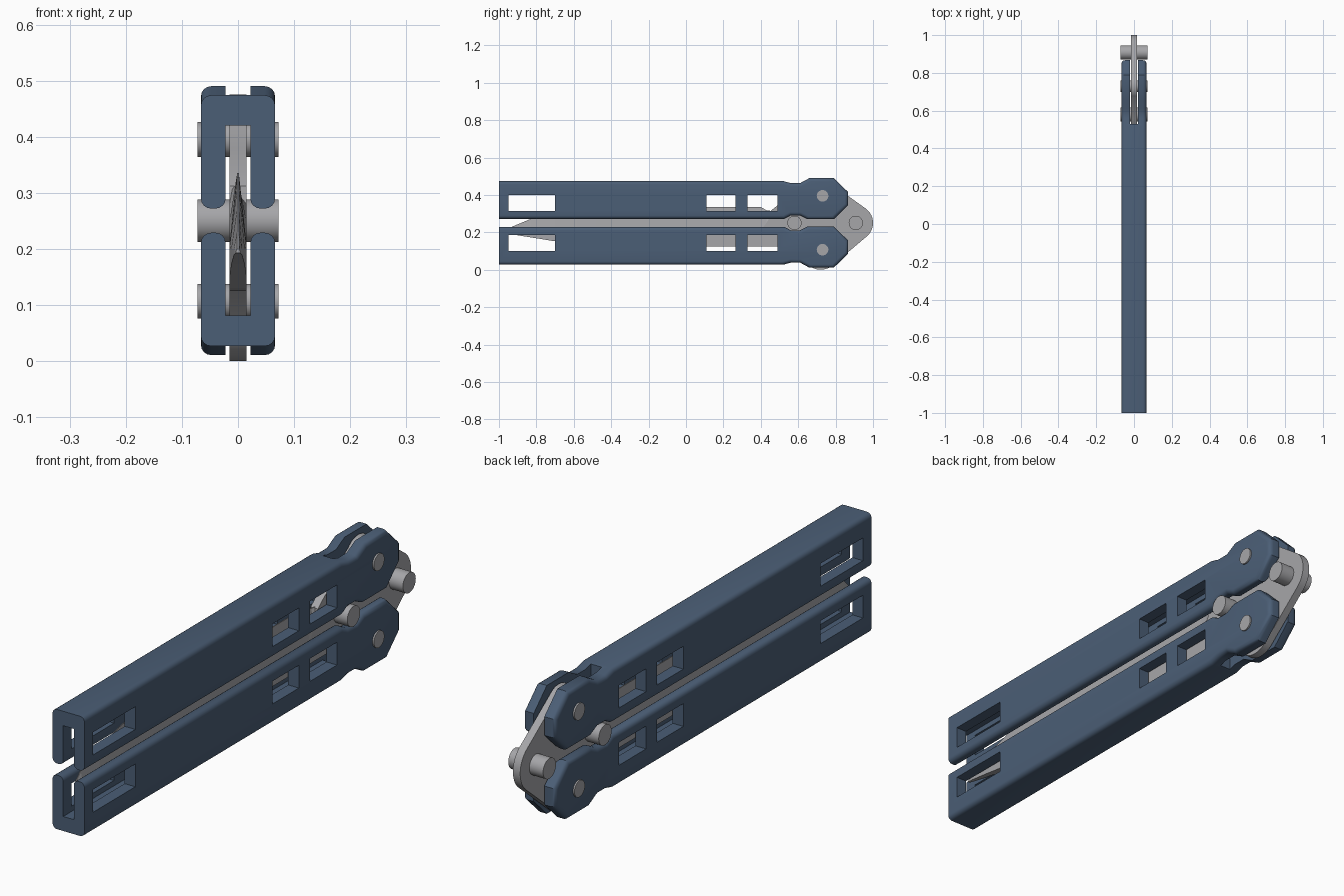
import bpy, bmesh, math
from mathutils import Vector

if "Cube" in bpy.data.objects:
    bpy.data.objects.remove(bpy.data.objects["Cube"])

MID = 0.2505   # height of the mirror plane between the two handles


def material(name, rgb):
    m = bpy.data.materials.new(name)
    m.diffuse_color = (*rgb, 1)
    m.use_nodes = True
    m.node_tree.nodes["Principled BSDF"].inputs["Base Color"].default_value = m.diffuse_color
    return m


BLUE = material("steel blue", (0.07, 0.112, 0.18))
GREY = material("metal grey", (0.38, 0.38, 0.395))


def prism(bm, pts, x0, x1):
    """Extrude a (y, z) outline across x."""
    a = [bm.verts.new((x0, y, z)) for y, z in pts]
    b = [bm.verts.new((x1, y, z)) for y, z in pts]
    bm.faces.new(a)
    bm.faces.new(b[::-1])
    n = len(pts)
    for i in range(n):
        bm.faces.new((a[i], b[i], b[(i + 1) % n], a[(i + 1) % n]))


def make(name, bm, mat, smooth=True):
    bmesh.ops.recalc_face_normals(bm, faces=bm.faces[:])
    me = bpy.data.meshes.new(name)
    bm.to_mesh(me)
    bm.free()
    me.materials.append(mat)
    ob = bpy.data.objects.new(name, me)
    bpy.context.collection.objects.link(ob)
    if smooth:
        shade(ob)
    return ob


def shade(ob):
    bpy.ops.object.select_all(action='DESELECT')
    ob.select_set(True)
    bpy.context.view_layer.objects.active = ob
    bpy.ops.object.shade_smooth_by_angle(angle=math.radians(35))


def cut(ob, outlines, w):
    """Subtract prisms of half width w from ob."""
    bm = bmesh.new()
    for pts in outlines:
        prism(bm, pts, -w, w)
    cutter = make("cutter", bm, BLUE, False)
    mod = ob.modifiers.new("cut", 'BOOLEAN')
    mod.operation, mod.solver, mod.object = 'DIFFERENCE', 'EXACT', cutter
    bpy.context.view_layer.objects.active = ob
    bpy.ops.object.modifier_apply(modifier=mod.name)
    bpy.data.objects.remove(cutter)


def rect(y0, y1, z0, z1):
    return [(y0, z0), (y1, z0), (y1, z1), (y0, z1)]


# Upper handle: solid outline, channel, rounded edges, then windows
W, S = 0.066, 0.022
outline = [(-1, 0.272), (0.525, 0.272), (0.56, 0.29), (0.61, 0.29), (0.65, 0.27),
           (0.79, 0.27), (0.867, 0.345), (0.867, 0.415), (0.79, 0.49), (0.66, 0.49),
           (0.61, 0.463), (0.56, 0.463), (0.52, 0.474), (-1, 0.474)]
bm = bmesh.new()
prism(bm, outline, -W, W)
upper = make("upper_handle", bm, BLUE, False)
cut(upper, [[(-1.1, 0.1), (1.1, 0.1), (1.1, 0.6), (0.53, 0.6), (0.53, 0.42), (-1.1, 0.42)]], S)

bm = bmesh.new()
bm.from_mesh(upper.data)


def rounded(e):
    p, q = (v.co for v in e.verts)
    if abs(p.x - q.x) > 1e-4 or (p.y < -0.99 and q.y < -0.99):
        return False
    outer = abs(abs(p.x) - W) < 1e-4
    inner = abs(abs(p.x) - S) < 1e-4 and max(p.z, q.z) < 0.3
    return outer or inner


bmesh.ops.bevel(bm, geom=[e for e in bm.edges if rounded(e)], offset=0.018,
                segments=4, profile=0.5, affect='EDGES', clamp_overlap=False)
bm.to_mesh(upper.data)
bm.free()
cut(upper, [rect(-0.95, -0.70, 0.315, 0.40), rect(0.11, 0.265, 0.315, 0.40),
            rect(0.33, 0.49, 0.315, 0.40)], 0.2)
shade(upper)

# Lower handle: mirrored copy
bm = bmesh.new()
bm.from_mesh(upper.data)
for v in bm.verts:
    v.co.z = 2 * MID - v.co.z
bmesh.ops.reverse_faces(bm, faces=bm.faces[:])
make("lower_handle", bm, BLUE)

# Blade: loft of (y, spine z, bevel start z, edge z), flat spine below, thin edge above
T = 0.015
stations = [(-0.96, 0.193, 0.196, 0.20, 0.25), (-0.93, 0.189, 0.20, 0.23, 0.5),
            (-0.83, 0.173, 0.20, 0.272, 0.8), (-0.70, 0.152, 0.205, 0.308, 1),
            (-0.58, 0.13, 0.21, 0.328, 1), (-0.48, 0.125, 0.21, 0.335, 1),
            (0.40, 0.125, 0.21, 0.335, 1), (0.43, 0.125, 0.25, 0.318, 1),
            (0.46, 0.125, 0.30, 0.314, 1)]
bm = bmesh.new()
rings = []
for y, s, r, e, k in stations:
    t = T * k
    rings.append([bm.verts.new(c) for c in (
        (-t, y, s), (t, y, s), (t, y, r), (0.0015, y, e), (-0.0015, y, e), (-t, y, r))])
for a, b in zip(rings, rings[1:]):
    for i in range(6):
        j = (i + 1) % 6
        bm.faces.new((a[i], a[j], b[j], b[i]))
bm.faces.new(rings[0])
bm.faces.new(rings[-1][::-1])
make("blade", bm, GREY, False)


# Tang: plate around the two pivots with a rounded end
def arc(y, z, r, a0, a1, n=12):
    return [(y + r * math.cos(math.radians(a0 + (a1 - a0) * i / n)),
             z + r * math.sin(math.radians(a0 + (a1 - a0) * i / n))) for i in range(n + 1)]


tang = (arc(0.72, 0.097, 0.097, 215, 310) + arc(0.905, MID, 0.095, -50, 50)
        + arc(0.73, 0.397, 0.078, 50, 140)
        + [(0.56, 0.38), (0.49, 0.345), (0.45, 0.312), (0.44, 0.125), (0.54, 0.125)])
bm = bmesh.new()
prism(bm, tang, -T, T)
make("blade_tang", bm, GREY)

# Pivot pins and stop pins
for name, y, z, r in (("upper_pivot", 0.73, 0.395, 0.031), ("lower_pivot", 0.73, 0.107, 0.031),
                      ("stop_pin", 0.58, MID, 0.038), ("end_pin", 0.908, MID, 0.038)):
    bm = bmesh.new()
    prism(bm, arc(y, z, r, 0, 350, 35), -0.072, 0.072)
    make(name, bm, GREY)
